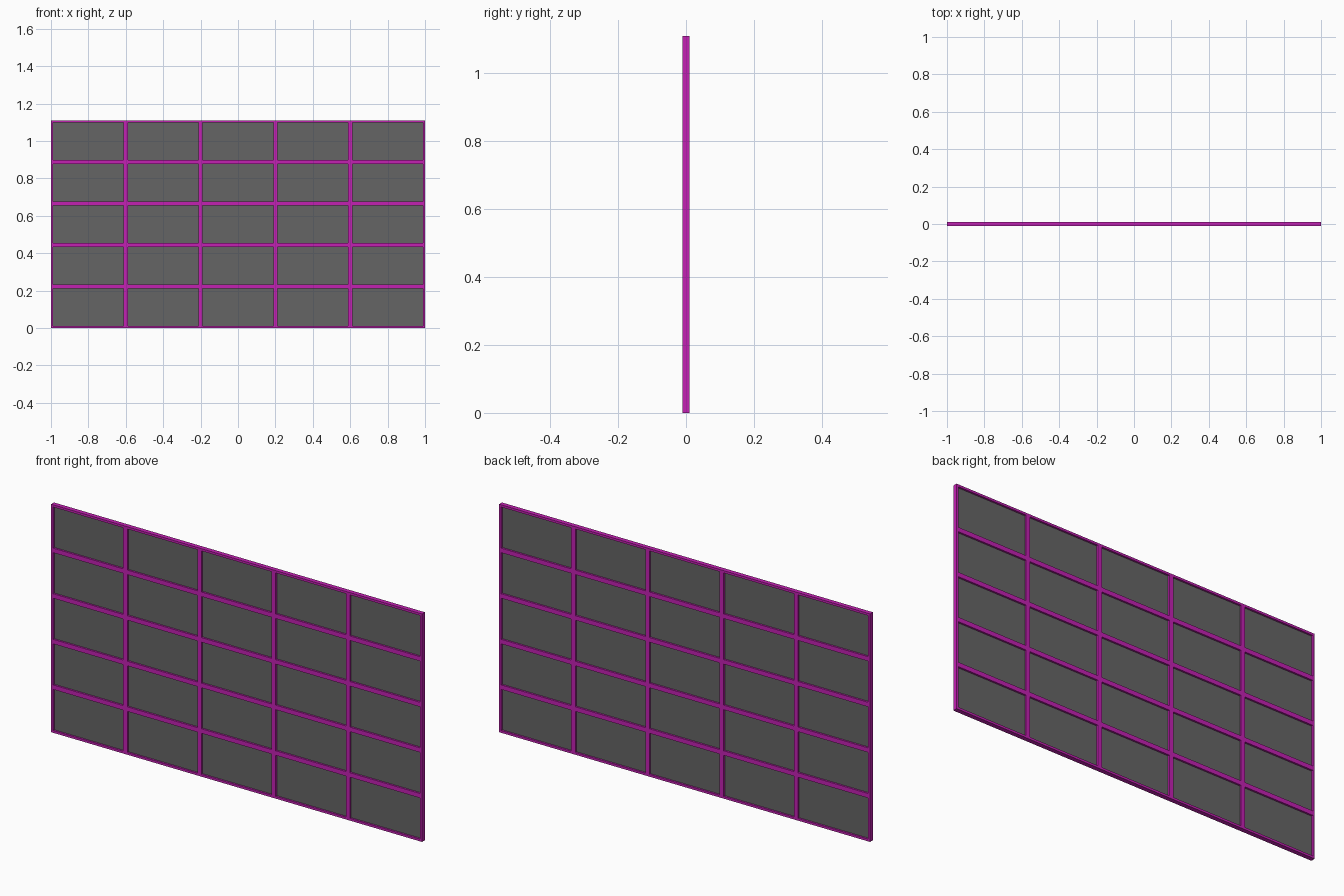
import bpy
import bmesh
from mathutils import Matrix

if "Cube" in bpy.data.objects:
    bpy.data.objects.remove(bpy.data.objects["Cube"])

COLS, ROWS = 5, 5
HEIGHT = 1.111        # total height, width is 2
HALF_BAR = 0.011      # border width; inner bars are twice this
DEPTH = 0.022         # frame thickness in y
PANE_DEPTH = 0.004


def material(name, colour):
    mat = bpy.data.materials.new(name)
    mat.diffuse_color = colour
    mat.use_nodes = True
    mat.node_tree.nodes["Principled BSDF"].inputs["Base Color"].default_value = mat.diffuse_color
    return mat


def build(name, keep_panes, depth, mat):
    """Upright grid of bays, inset: keep the bars or the panes, then thicken."""
    bm = bmesh.new()
    place = (Matrix.Translation((0, 0, HEIGHT / 2))
             @ Matrix.Rotation(1.5707963267948966, 4, 'X')
             @ Matrix.Diagonal((1, HEIGHT / 2, 1, 1)))
    bmesh.ops.create_grid(bm, x_segments=COLS, y_segments=ROWS, size=1, matrix=place)
    bm.normal_update()
    bays = list(bm.faces)
    bars = bmesh.ops.inset_individual(bm, faces=bays, thickness=HALF_BAR,
                                      use_even_offset=True)["faces"]
    bmesh.ops.delete(bm, geom=bars if keep_panes else bays, context='FACES')
    mesh = bpy.data.meshes.new(name)
    bm.to_mesh(mesh)
    bm.free()
    mesh.materials.append(mat)
    obj = bpy.data.objects.new(name, mesh)
    bpy.context.collection.objects.link(obj)
    solid = obj.modifiers.new("thickness", 'SOLIDIFY')
    solid.thickness = depth
    solid.offset = 0
    return obj


# Magenta lattice of mullions and rails
build("window_frame", False, DEPTH, material("frame_magenta", (0.55, 0.015, 0.45, 1)))
# Tinted panes in the middle of the frame depth
build("glass_panes", True, PANE_DEPTH, material("tinted_glass", (0.13, 0.13, 0.13, 0.75)))
